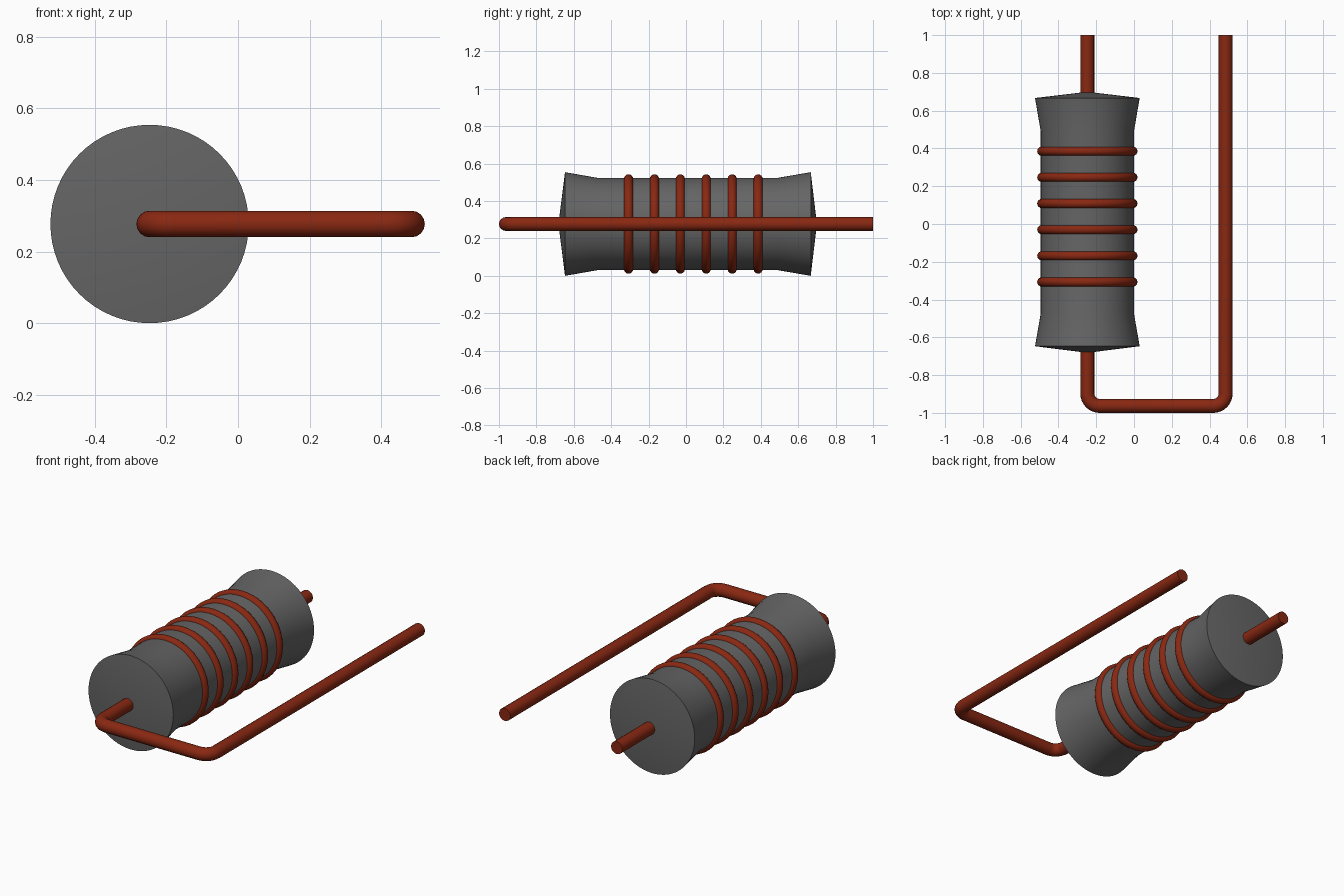
import bpy, bmesh, math
from mathutils import Matrix, Vector

cube = bpy.data.objects.get("Cube")
if cube:
    bpy.data.objects.remove(cube, do_unlink=True)

AXIS_X, AXIS_Z = -0.247, 0.277   # centre line of the body, along y


def material(name, rgb):
    m = bpy.data.materials.new(name)
    m.use_nodes = True
    m.diffuse_color = (*rgb, 1)
    bsdf = m.node_tree.nodes["Principled BSDF"]
    bsdf.inputs["Base Color"].default_value = (*rgb, 1)
    bsdf.inputs["Roughness"].default_value = 0.6
    return m


grey = material("dark grey", (0.13, 0.13, 0.13))
copper = material("copper red", (0.25, 0.021, 0.006))


def finish(ob, mat):
    ob.data.materials.clear()
    ob.data.materials.append(mat)
    bpy.ops.object.select_all(action='DESELECT')
    ob.select_set(True)
    bpy.context.view_layer.objects.active = ob
    bpy.ops.object.shade_smooth_by_angle(angle=math.radians(40))


# Flared body: half profile (radius, y) spun around the y axis
profile = [(0, -0.682), (0.277, -0.647), (0.247, -0.475),
           (0.247, 0.492), (0.277, 0.667), (0, 0.70)]
bm = bmesh.new()
verts = [bm.verts.new((r, y, 0)) for r, y in profile]
edges = [bm.edges.new(pair) for pair in zip(verts, verts[1:])]
bmesh.ops.spin(bm, geom=verts + edges, cent=(0, 0, 0), axis=(0, 1, 0),
               angle=math.tau, steps=64, use_duplicate=False)
bmesh.ops.remove_doubles(bm, verts=bm.verts, dist=1e-4)
bmesh.ops.recalc_face_normals(bm, faces=bm.faces)
mesh = bpy.data.meshes.new("resistor_body")
bm.to_mesh(mesh)
bm.free()
body = bpy.data.objects.new("resistor_body", mesh)
bpy.context.collection.objects.link(body)
body.location = (AXIS_X, 0, AXIS_Z)
finish(body, grey)

# Evenly spaced winding rings
for i in range(6):
    bpy.ops.mesh.primitive_torus_add(
        major_segments=64, minor_segments=16, major_radius=0.241, minor_radius=0.0245,
        location=(AXIS_X, -0.307 + 0.1385 * i, AXIS_Z), rotation=(math.pi / 2, 0, 0))
    ring = bpy.context.object
    ring.name = f"winding_ring_{i + 1}"
    finish(ring, copper)

# Lead wire: straight through the body, around two rounded corners and back
LEFT_X, FRONT_Y, BEND = 0.485, -0.963, 0.065
path = [Vector((AXIS_X, 1, AXIS_Z))]
for cx, start in ((AXIS_X + BEND, math.pi), (LEFT_X - BEND, 1.5 * math.pi)):
    for k in range(9):
        a = start + k / 8 * math.pi / 2
        path.append(Vector((cx + BEND * math.cos(a),
                            FRONT_Y + BEND + BEND * math.sin(a), AXIS_Z)))
path.append(Vector((LEFT_X, 1, AXIS_Z)))

curve = bpy.data.curves.new("lead_wire", 'CURVE')
curve.dimensions = '3D'
curve.bevel_depth = 0.037
curve.bevel_resolution = 6
curve.use_fill_caps = True
spline = curve.splines.new('POLY')
spline.points.add(len(path) - 1)
for point, co in zip(spline.points, path):
    point.co = (*co, 1)
wire = bpy.data.objects.new("lead_wire", curve)
bpy.context.collection.objects.link(wire)
bpy.ops.object.select_all(action='DESELECT')
wire.select_set(True)
bpy.context.view_layer.objects.active = wire
bpy.ops.object.convert(target='MESH')
finish(bpy.context.object, copper)
